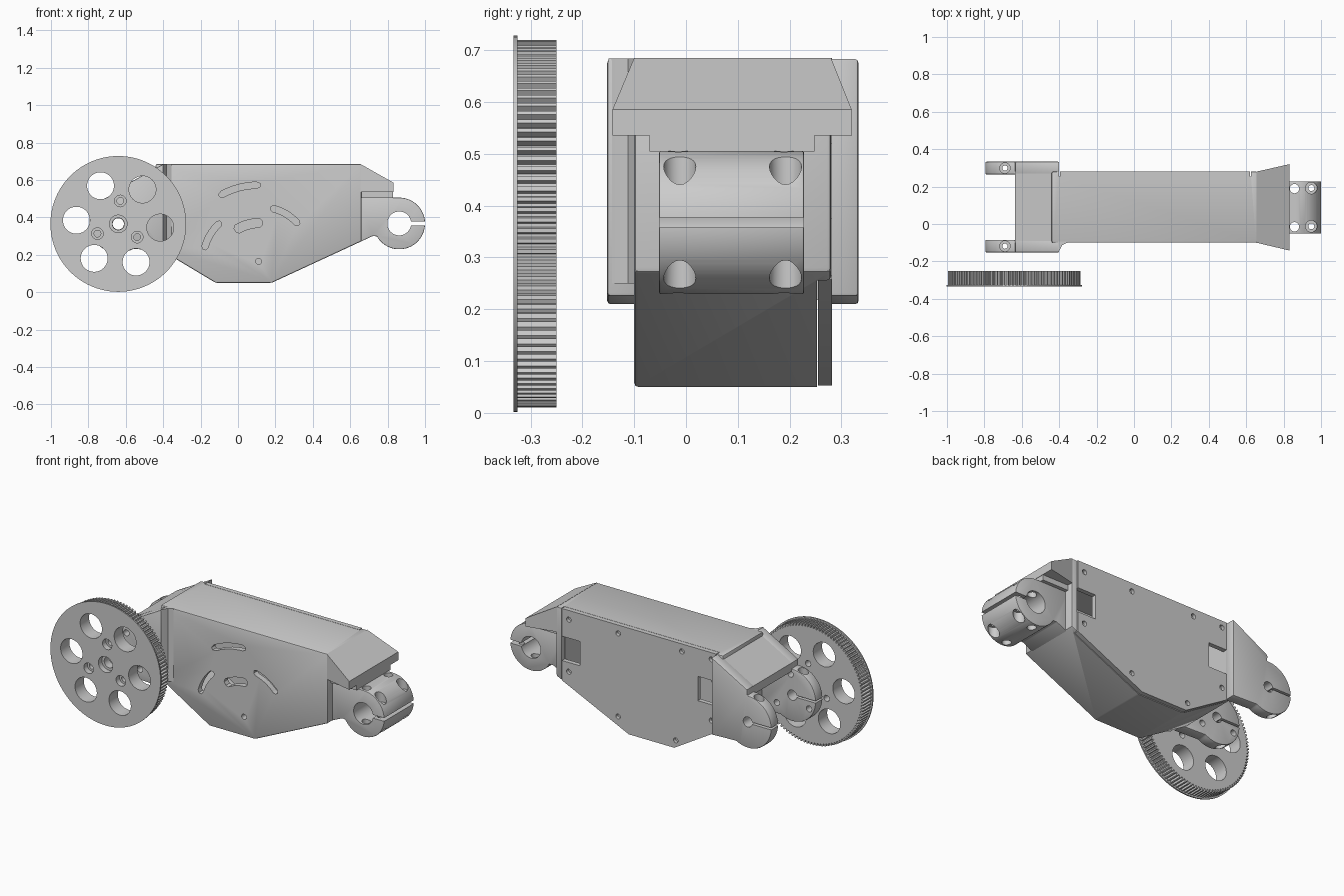
import bpy, bmesh
from math import sin, cos, pi, radians, hypot

if "Cube" in bpy.data.objects:
    bpy.data.objects.remove(bpy.data.objects["Cube"])


def prism(name, pts, t0, t1, axis='Y', bevel=0):
    """Extrude a 2D outline along Y (points are x,z) or Z (points are x,y)."""
    place = (lambda a, b, t: (a, t, b)) if axis == 'Y' else (lambda a, b, t: (a, b, t))
    bm = bmesh.new()
    lo = [bm.verts.new(place(a, b, t0)) for a, b in pts]
    hi = [bm.verts.new(place(a, b, t1)) for a, b in pts]
    n = len(pts)
    bm.faces.new(lo)
    bm.faces.new(hi)
    for i in range(n):
        bm.faces.new((lo[i], lo[(i + 1) % n], hi[(i + 1) % n], hi[i]))
    bmesh.ops.recalc_face_normals(bm, faces=bm.faces)
    if bevel:
        edges = [e for e in bm.edges if e.calc_face_angle(0) > radians(20)]
        bmesh.ops.bevel(bm, geom=edges, offset=bevel, segments=2, profile=0.5, affect='EDGES')
    return finish(name, bm)


def finish(name, bm):
    me = bpy.data.meshes.new(name)
    bm.to_mesh(me)
    bm.free()
    ob = bpy.data.objects.new(name, me)
    bpy.context.collection.objects.link(ob)
    return ob


def arc(cx, cy, r, a0, a1, n):
    return [(cx + r * cos(radians(a0 + (a1 - a0) * i / n)),
             cy + r * sin(radians(a0 + (a1 - a0) * i / n))) for i in range(n + 1)]


def circle(cx, cy, r, n=32):
    return arc(cx, cy, r, 0, 360, n)[:-1]


def rect(x0, x1, y0, y1):
    return [(x0, y0), (x1, y0), (x1, y1), (x0, y1)]


def cut(ob, pts, t0, t1, axis='Y'):
    """Subtract an extruded outline from an object."""
    tool = prism("cutter", pts, t0, t1, axis)
    tool.hide_render = True
    mod = ob.modifiers.new("cut", 'BOOLEAN')
    mod.operation, mod.object, mod.solver = 'DIFFERENCE', tool, 'EXACT'
    dg = bpy.context.evaluated_depsgraph_get()
    me = bpy.data.meshes.new_from_object(ob.evaluated_get(dg))
    ob.modifiers.clear()
    ob.data = me
    bpy.data.objects.remove(tool)


def slot(p, q, sag, w):
    """Curved slot outline from p to q, bowed to the left of travel by sag."""
    dx, dy = q[0] - p[0], q[1] - p[1]
    d = hypot(dx, dy)
    left, right = [], []
    for i in range(13):
        t = i / 12
        bow = 4 * sag * t * (1 - t)
        slope = 4 * sag * (1 - 2 * t) / d
        x, y = p[0] + dx * t - dy / d * bow, p[1] + dy * t + dx / d * bow
        tx, ty = dx / d - dy / d * slope, dy / d + dx / d * slope
        m = hypot(tx, ty)
        # narrow the first and last samples for rounded ends
        k = w * (0.45 if i in (0, 12) else 1)
        left.append((x - ty / m * k, y + tx / m * k))
        right.append((x + ty / m * k, y - tx / m * k))
    return left + right[::-1]


PX, PZ = -0.64, 0.365   # wheel pivot
CX, CZ = 0.862, 0.3675  # clamp pivot

# Toothed belt wheel and its flange
teeth = 110
tooth_pts = []
for i in range(teeth):
    for f, r in ((0, 0.341), (0.15, 0.355), (0.55, 0.355), (0.7, 0.341)):
        a = 2 * pi * (i + f) / teeth
        tooth_pts.append((PX + r * cos(a), PZ + r * sin(a)))
wheel = prism("belt_wheel", tooth_pts, -0.325, -0.25)
flange = prism("wheel_flange", circle(PX, PZ, 0.363, 96), -0.333, -0.325)
bolt_spots = [(PX + 0.123 * cos(radians(a)), PZ + 0.123 * sin(radians(a))) for a in (85, 205, 325)]
for part in (wheel, flange):
    for k in range(6):
        a = radians(55 + 60 * k)
        cut(part, circle(PX + 0.225 * cos(a), PZ + 0.225 * sin(a), 0.072, 40), -0.4, -0.2)
    for x, z in bolt_spots:
        cut(part, circle(x, z, 0.018, 20), -0.4, -0.2)
        cut(part, circle(x, z, 0.031, 24), -0.4, -0.3)
    cut(part, circle(PX, PZ, 0.032), -0.4, -0.2)
    cut(part, circle(PX, PZ, 0.047), -0.4, -0.3)

# Hollow arm housing
outline = [(-0.44, 0.685), (0.66, 0.685), (0.66, 0.272), (0.18, 0.05), (-0.12, 0.05), (-0.44, 0.242)]
housing = prism("arm_housing", outline, -0.1, 0.28, bevel=0.008)
cut(housing, [(-0.4, 0.75), (0.625, 0.75), (0.625, 0.2), (0.3, 0), (-0.3, 0), (-0.4, 0.1)], 0.253, 0.3)
cut(housing, [(-0.4, 0.645), (0.62, 0.645), (0.62, 0.297), (0.17, 0.09), (-0.11, 0.09), (-0.4, 0.264)],
    -0.065, 0.29)
for s in (slot((-0.1, 0.515), (0.12, 0.572), 0.016, 0.017), slot((0.175, 0.45), (0.325, 0.36), 0.015, 0.017),
          slot((-0.18, 0.228), (-0.092, 0.375), 0.014, 0.017), slot((-0.015, 0.33), (0.13, 0.37), 0.012, 0.024),
          circle(0.11, 0.165, 0.016, 20)):
    cut(housing, s, -0.2, 0)

# Screwed back cover with two cable notches
cover = prism("back_cover", [(-0.396, 0.685), (0.62, 0.685), (0.62, 0.257), (0.18, 0.053), (-0.12, 0.053),
                             (-0.396, 0.218)], 0.255, 0.282)
for r in (rect(0.5, 0.7, 0.375, 0.52), rect(-0.5, -0.275, 0.375, 0.52)):
    cut(cover, r, 0.2, 0.3)
for x, z in ((0.575, 0.63), (0.25, 0.635), (-0.17, 0.64), (-0.365, 0.645),
             (-0.365, 0.28), (-0.13, 0.1), (0.25, 0.14), (0.575, 0.32)):
    cut(cover, circle(x, z, 0.015, 20), 0.262, 0.3)

# Fork ears holding the wheel axle
ear_pts = [(-0.4, 0.685), (-0.635, 0.555)] + arc(PX, PZ, 0.155, 88, 300, 40) + [(-0.4, 0.225)]
for name, y0, y1 in (("front_ear", -0.152, -0.085), ("back_ear", 0.265, 0.333)):
    ear = prism(name, ear_pts, y0, y1, bevel=0.006)
    ym = (y0 + y1) / 2
    cut(ear, circle(PX, PZ, 0.03), y0 - 0.1, y1 + 0.1)
    cut(ear, rect(-0.9, PX, PZ - 0.006, PZ + 0.006), y0 - 0.1, y1 + 0.1)
    cut(ear, circle(-0.69, ym, 0.014, 20), 0.1, 0.6, 'Z')
    cut(ear, circle(-0.69, ym, 0.028, 24), 0.46, 0.54, 'Z')
    cut(ear, circle(-0.69, ym, 0.028, 24), 0.15, 0.27, 'Z')
    if y0 < 0:
        for x, z in bolt_spots:
            cut(ear, circle(x, z, 0.018, 20), y0 - 0.1, y1 + 0.1)

# Sloped roof between the ears and flares into the housing
prism("fork_roof", [(-0.4, 0.6848), (-0.635, 0.5548), (-0.635, 0.505), (-0.44, 0.6), (-0.4, 0.6)], -0.1, 0.28)
prism("front_flare", [(-0.405, -0.09), (-0.405, -0.15), (-0.395, -0.135), (-0.383, -0.112), (-0.355, -0.0995),
                      (-0.355, -0.09)], 0.25, 0.684, 'Z')

# Flared hood above the clamp
bm = bmesh.new()
for x, y0, y1, z1 in ((0.655, -0.1, 0.28, 0.685), (0.832, -0.142, 0.32, 0.585)):
    for y in (y0, y1):
        for z in (0.535, z1):
            bm.verts.new((x, y, z))
bmesh.ops.convex_hull(bm, input=bm.verts)
bmesh.ops.dissolve_limit(bm, angle_limit=0.01, verts=bm.verts, edges=bm.edges)
finish("clamp_hood", bm)
prism("hood_step", rect(0.65, 0.83, 0.504, 0.54), -0.07, 0.248)

# Split shaft clamp
clamp = prism("shaft_clamp", [(0.64, 0.5055), (CX, 0.5055)] + arc(CX, CZ, 0.138, 88, -150, 48)
              + [(0.72, 0.3), (0.64, 0.263)], -0.052, 0.228, bevel=0.004)
cut(clamp, circle(CX, CZ, 0.064, 40), -0.2, 0.4)
cut(clamp, rect(CX, 1.1, CZ - 0.01, CZ + 0.01), -0.2, 0.4)
for y in (-0.012, 0.192):
    cut(clamp, circle(0.948, y, 0.016, 20), 0.1, 0.6, 'Z')
    cut(clamp, circle(0.948, y, 0.031, 24), 0.43, 0.6, 'Z')
    cut(clamp, circle(0.948, y, 0.031, 24), 0.1, 0.305, 'Z')
    cut(clamp, circle(0.858, y - 0.003, 0.025, 24), 0.1, 0.6, 'Z')

# Smooth shading with crisp edges
for ob in bpy.context.collection.objects:
    ob.data.shade_smooth()
    ob.data.set_sharp_from_angle(angle=radians(30))
